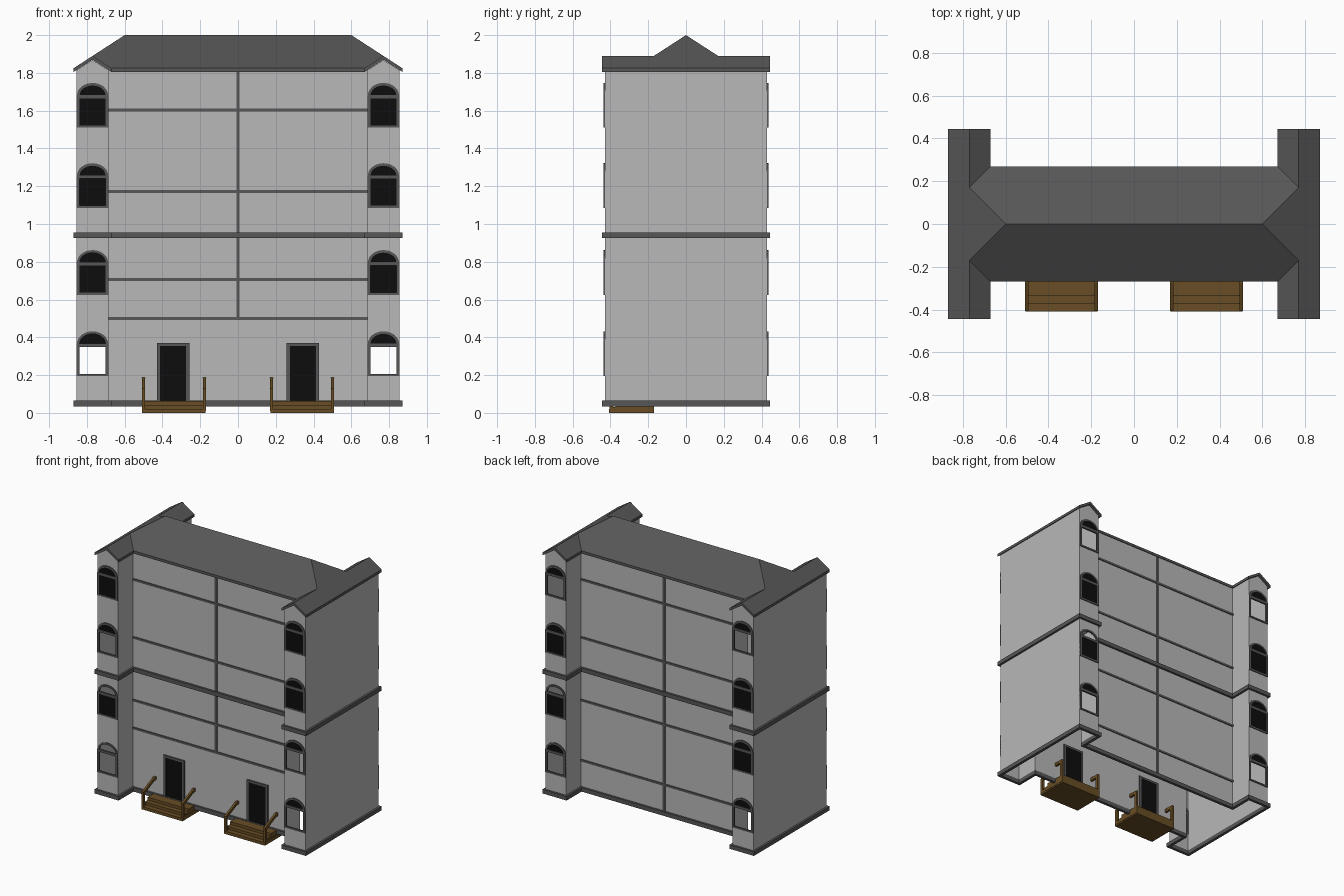
import bpy, bmesh, math
from mathutils import Vector

if "Cube" in bpy.data.objects:
    bpy.data.objects.remove(bpy.data.objects["Cube"])


def material(name, rgb):
    m = bpy.data.materials.new(name)
    m.diffuse_color = (*rgb, 1)
    m.use_nodes = True
    m.node_tree.nodes["Principled BSDF"].inputs["Base Color"].default_value = m.diffuse_color
    return m


WALL = material("pale grey wall", (0.48, 0.48, 0.48))
TRIM = material("dark grey trim", (0.095, 0.095, 0.095))
GLASS = material("black glass", (0.004, 0.004, 0.004))
WOOD = material("brown wood", (0.14, 0.075, 0.018))


def finish(bm, name, mat, fix=True):
    if fix:
        bmesh.ops.recalc_face_normals(bm, faces=bm.faces[:])
    me = bpy.data.meshes.new(name)
    bm.to_mesh(me)
    bm.free()
    me.materials.append(mat)
    ob = bpy.data.objects.new(name, me)
    bpy.context.collection.objects.link(ob)
    return ob


def place(p, h, axis):
    """2D point plus a height along the axis."""
    return {"x": (h, p[0], p[1]), "y": (p[0], h, p[1]), "z": (p[0], p[1], h)}[axis]


def prism(bm, pts, lo, hi, axis):
    a = [bm.verts.new(place(p, lo, axis)) for p in pts]
    b = [bm.verts.new(place(p, hi, axis)) for p in pts]
    bm.faces.new(a)
    bm.faces.new(b[::-1])
    for i in range(len(pts)):
        j = (i + 1) % len(pts)
        bm.faces.new((a[i], b[i], b[j], a[j]))


def ring(bm, outer, inner, lo, hi, axis):
    loops = [[bm.verts.new(place(p, h, axis)) for p in pts]
             for pts, h in ((outer, lo), (outer, hi), (inner, hi), (inner, lo))]
    for k in range(4):
        a, b = loops[k], loops[(k + 1) % 4]
        for i in range(len(outer)):
            j = (i + 1) % len(outer)
            bm.faces.new((a[i], a[j], b[j], b[i]))


def rect(x0, x1, z0, z1):
    return [(x0, z0), (x1, z0), (x1, z1), (x0, z1)]


def box(bm, x0, x1, y0, y1, z0, z1):
    prism(bm, rect(x0, x1, y0, y1), z0, z1, "z")


def arch(cx, z, w, h, n=12):
    return [(cx + w * math.cos(math.pi * i / n), z + h * math.sin(math.pi * i / n))
            for i in range(n + 1)]


XO, XI, XC, YW, YM = 0.855, 0.685, 0.77, 0.43, 0.255


def footprint(o=0.0):
    """H-shaped plan, counter-clockwise, offset outwards by o."""
    q = [(XO + o, YW + o), (XC, YW + o), (XI - o, YW + o), (XI - o, YM + o)]
    left = [(-x, y) for x, y in q[::-1]]
    top = q + left
    return top + [(-x, -y) for x, y in top]


# Walls: thin open shell with gable peaks on the wings
bm = bmesh.new()
pts = footprint()
lo = [bm.verts.new((x, y, 0.05)) for x, y in pts]
hi = [bm.verts.new((x, y, 1.868 if abs(x) == XC else 1.814)) for x, y in pts]
for i in range(len(pts)):
    j = (i + 1) % len(pts)
    bm.faces.new((lo[i], lo[j], hi[j], hi[i]))
walls = finish(bm, "walls", WALL, fix=False)
sol = walls.modifiers.new("thickness", "SOLIDIFY")
sol.thickness, sol.offset = 0.004, -1

# Windows: frames everywhere, some panes and arches left open
OPEN_PANES = {(-1, -1, 2), (-1, -1, 0), (1, -1, 1), (1, -1, 0),
              (-1, 1, 3), (1, 1, 3), (-1, 1, 0), (1, 1, 0)}
OPEN_ARCHES = {(-1, -1, 1), (-1, -1, 0), (1, 1, 1)}
frames, glass, cuts = bmesh.new(), bmesh.new(), bmesh.new()
for sx in (-1, 1):
    for sy in (-1, 1):
        for floor, b in enumerate((0.195, 0.625, 1.085, 1.51)):
            c, key = sx * XC, (sx, sy, floor)
            y0, y1 = sy * 0.423, sy * 0.436
            ring(frames, rect(c - 0.085, c + 0.085, b, b + 0.17),
                 rect(c - 0.069, c + 0.069, b + 0.012, b + 0.155), y0, y1, "y")
            ring(frames, arch(c, b + 0.17, 0.083, 0.067),
                 arch(c, b + 0.173, 0.068, 0.05), y0, y1, "y")
            for shape, missing in (
                    (rect(c - 0.072, c + 0.072, b + 0.008, b + 0.16), key in OPEN_PANES),
                    (arch(c, b + 0.171, 0.07, 0.053), key in OPEN_ARCHES)):
                if missing:
                    prism(cuts, shape, sy * 0.40, sy * 0.46, "y")
                else:
                    prism(glass, shape, sy * 0.425, sy * 0.432, "y")
finish(frames, "window_frames", TRIM)
finish(glass, "window_glass", GLASS)
cutter = finish(cuts, "window_cutter", WALL)
cutter.hide_render = True
cutter.hide_viewport = True
boo = walls.modifiers.new("openings", "BOOLEAN")
boo.object, boo.operation, boo.solver = cutter, "DIFFERENCE", "EXACT"

# Ledges around the whole plan
for name, z in (("base_ledge", 0.035), ("middle_ledge", 0.925)):
    bm = bmesh.new()
    ring(bm, footprint(0.015), footprint(-0.006), z, z + 0.03, "z")
    finish(bm, name, TRIM)

# Thin strips dividing the front and back walls
for name, sy, lowest in (("front_wall_strips", -1, 0.5), ("back_wall_strips", 1, 0.26)):
    bm = bmesh.new()
    y0, y1 = sorted((sy * (YM - 0.002), sy * (YM + 0.006)))
    for z in (lowest, 0.707, 1.173, 1.604):
        box(bm, -XI, XI, y0, y1, z - 0.008, z + 0.008)
    box(bm, -0.009, 0.009, y0, y1, lowest if sy < 0 else 0.05, 1.812)
    finish(bm, name, TRIM)

# Roof: hipped main roof meeting a gable roof over each wing
S, EAVE = 0.648, 1.825
C, R, M = (0, 0, 2.0), (0.6, 0, 2.0), (0.77, 0.17, EAVE + 0.1 * S)
V, E = (0.67, 0.27, EAVE), (0, 0.27, EAVE)
G, I = (0.77, 0.445, EAVE + 0.1 * S), (0.67, 0.445, EAVE)
O, OC = (0.87, 0.445, EAVE), (0.87, 0, EAVE)
bm = bmesh.new()
for sx in (-1, 1):
    for sy in (-1, 1):
        for face in ((C, R, M, V, E), (R, OC, O, G, M), (V, M, G, I)):
            vs = [bm.verts.new((x * sx, y * sy, z)) for x, y, z in face]
            bm.faces.new(vs)
bmesh.ops.remove_doubles(bm, verts=bm.verts[:], dist=1e-4)
ext = bmesh.ops.extrude_face_region(bm, geom=bm.faces[:], use_keep_orig=True)
low = [g for g in ext["geom"] if isinstance(g, bmesh.types.BMVert)]
bmesh.ops.translate(bm, verts=low, vec=Vector((0, 0, -0.02)))
finish(bm, "roof", TRIM)

# Doors, steps and railings on the front
for side, c in (("left", -0.343), ("right", 0.343)):
    bm = bmesh.new()
    ring(bm, rect(c - 0.086, c + 0.086, 0.05, 0.37),
         rect(c - 0.069, c + 0.069, 0.06, 0.354), -0.265, -0.245, "y")
    finish(bm, side + "_door_frame", TRIM)
    bm = bmesh.new()
    prism(bm, rect(c - 0.072, c + 0.072, 0.055, 0.357), -0.258, -0.249, "y")
    finish(bm, side + "_door", GLASS)

    s = math.copysign(0.339, c)
    bm = bmesh.new()
    for k, y in enumerate((-0.408, -0.372, -0.337)):
        box(bm, s - 0.168, s + 0.168, y, -0.17, k * 0.021, (k + 1) * 0.021)
    finish(bm, side + "_steps", WOOD)
    bm = bmesh.new()
    for x in (s - 0.162, s + 0.162):
        ring(bm, [(-0.406, 0.01), (-0.406, 0.13), (-0.275, 0.188), (-0.175, 0.188), (-0.175, 0.01)],
             [(-0.386, 0.03), (-0.386, 0.115), (-0.275, 0.165), (-0.195, 0.165), (-0.195, 0.03)],
             x - 0.008, x + 0.008, "x")
    finish(bm, side + "_railings", WOOD)
